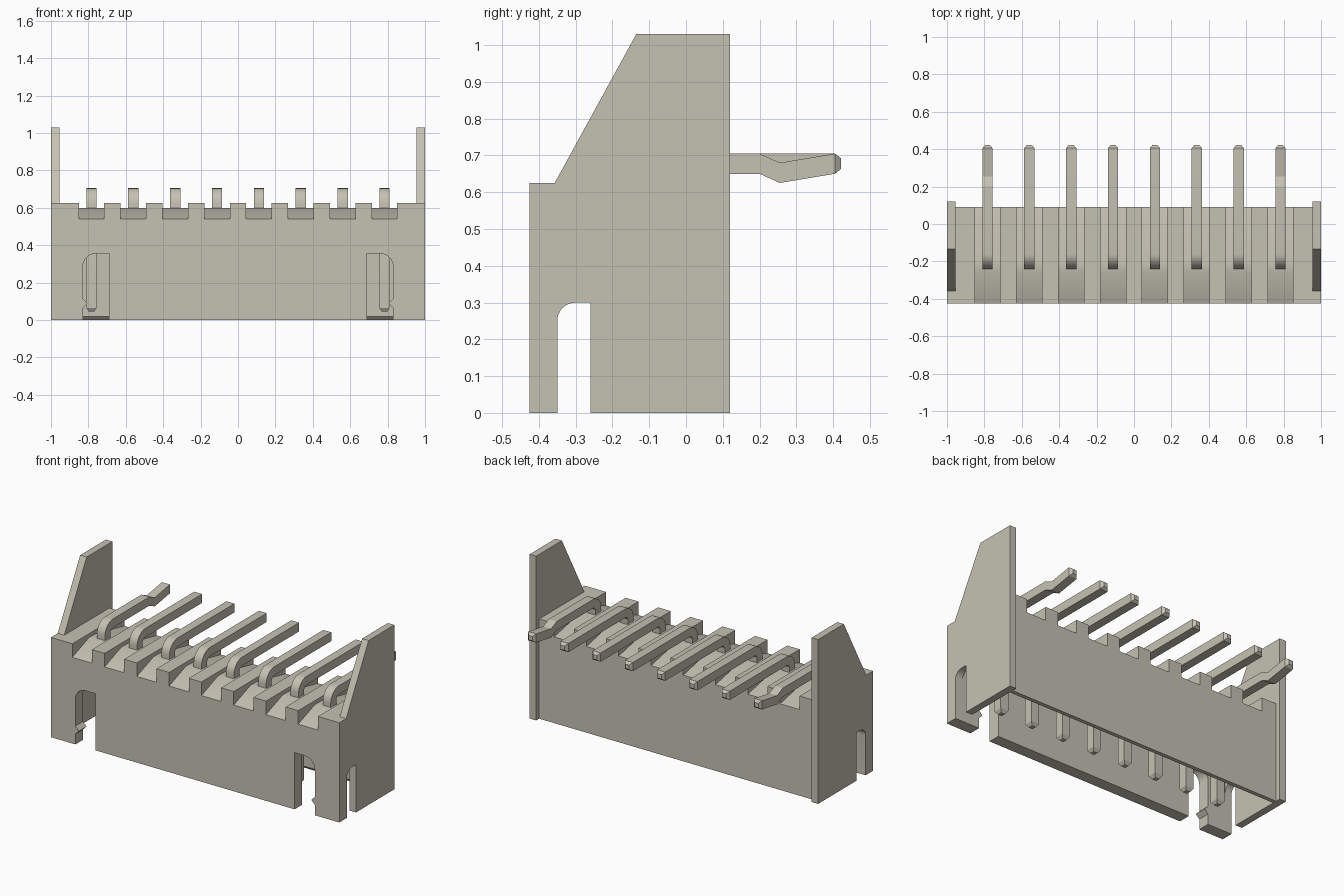
import bpy, bmesh, math

cube = bpy.data.objects.get("Cube")
if cube:
    bpy.data.objects.remove(cube, do_unlink=True)

mat = bpy.data.materials.new("warm grey")
mat.use_nodes = True
COLOUR = (0.56, 0.54, 0.45, 1)
mat.diffuse_color = COLOUR
mat.node_tree.nodes["Principled BSDF"].inputs["Base Color"].default_value = COLOUR

FRONT, BACK, INNER = -0.425, 0.09, 0.955
TOP, CEILING, PITCH = 0.625, 0.4, 0.2238
RIDGE = [(FRONT, 0.54), (-0.26, 0.6), (-0.2, 0.6), (BACK, 0.54)]
PIN_X = [(i - 3.5) * PITCH for i in range(8)]


def finish(name, bm):
    bmesh.ops.recalc_face_normals(bm, faces=bm.faces)
    mesh = bpy.data.meshes.new(name)
    bm.to_mesh(mesh)
    bm.free()
    mesh.materials.append(mat)
    obj = bpy.data.objects.new(name, mesh)
    bpy.context.collection.objects.link(obj)
    bpy.ops.object.select_all(action='DESELECT')
    obj.select_set(True)
    bpy.context.view_layer.objects.active = obj
    bpy.ops.object.shade_smooth_by_angle(angle=math.radians(20))
    return obj


def prism(name, profile, lo, hi, axis="x"):
    """Extrude a (y, z) profile along x, or an (x, z) profile along y."""
    bm = bmesh.new()
    place = (lambda a, b, d: (d, a, b)) if axis == "x" else (lambda a, b, d: (a, d, b))
    face = bm.faces.new([bm.verts.new(place(a, b, lo)) for a, b in profile])
    new = bmesh.ops.extrude_face_region(bm, geom=[face])["geom"]
    shift = place(0, 0, hi - lo)
    bmesh.ops.translate(bm, vec=shift, verts=[v for v in new if isinstance(v, bmesh.types.BMVert)])
    return finish(name, bm)


def arc(cx, cz, r, start, end, steps=8):
    angles = [math.radians(start + (end - start) * i / steps) for i in range(steps + 1)]
    return [(cx + r * math.cos(a), cz + r * math.sin(a)) for a in angles]


# Housing core: roof with ridged pin channels, and rear wall with chamfered lip
prism("housing_core", RIDGE + [(BACK, 0), (0.065, 0), (0.045, 0.02),
                               (0.045, CEILING), (FRONT, CEILING)], -INNER, INNER)

# Front wall with a latch opening near each end
half = [(0.69, 0), (0.69, 0.355)] + arc(0.76, 0.285, 0.07, 90, 0)
half += [(0.83, 0.115), (0.805, 0.09), (0.83, 0.065), (0.83, 0), (INNER, 0), (INNER, CEILING)]
prism("front_wall", half + [(-x, z) for x, z in reversed(half)], FRONT, -0.35, "y")

# Raised blocks between the pin channels
edges = [-INNER] + [x + s * 0.068 for x in PIN_X for s in (-1, 1)] + [INNER]
for lo, hi in zip(edges[::2], edges[1::2]):
    prism("divider_block", RIDGE + [(BACK, TOP), (FRONT, TOP)], lo, hi)

# End plates with tall guide ears and a slot at the bottom
plate = [(FRONT, 0), (FRONT, TOP), (-0.357, TOP), (-0.135, 1.03), (0.12, 1.03),
         (0.12, 0), (-0.26, 0), (-0.26, 0.3)]
plate += arc(-0.3, 0.25, 0.05, 90, 180) + [(-0.35, 0)]
prism("left_end_plate", plate, INNER, 1)
prism("right_end_plate", plate, -1, -INNER)


def pin(x, kinked):
    """Skin square sections (y, z, tilt, scale) along the bent pin path."""
    h, y0, z0, r = 0.0275, -0.2125, 0.6775, 0.055
    path = [(y0, 0.045, 0, 0.5), (y0, 0.065, 0, 1)]
    for i, (y, z) in enumerate(arc(y0 + r, z0 - r, r, 180, 90)):
        path.append((y, z, math.pi / 2 * i / 8, 1))
    if kinked:
        path += [(0.2, z0, math.pi / 2, 1), (0.255, z0 - 0.025, math.pi / 2, 1)]
    path += [(0.405, z0, math.pi / 2, 1), (0.422, z0, math.pi / 2, 0.5)]
    bm = bmesh.new()
    rings = []
    for y, z, t, s in path:
        ny, nz = -math.cos(t) * h * s, math.sin(t) * h * s
        rings.append([bm.verts.new((x + a * h * s, y + b * ny, z + b * nz))
                      for a, b in ((-1, -1), (1, -1), (1, 1), (-1, 1))])
    for p, q in zip(rings, rings[1:]):
        for i in range(4):
            j = (i + 1) % 4
            bm.faces.new((p[i], p[j], q[j], q[i]))
    bm.faces.new(rings[0])
    bm.faces.new(rings[-1])
    finish("pin", bm)


# Row of bent pins, the two outermost kinked
for i, px in enumerate(PIN_X):
    pin(px, i in (0, 7))
